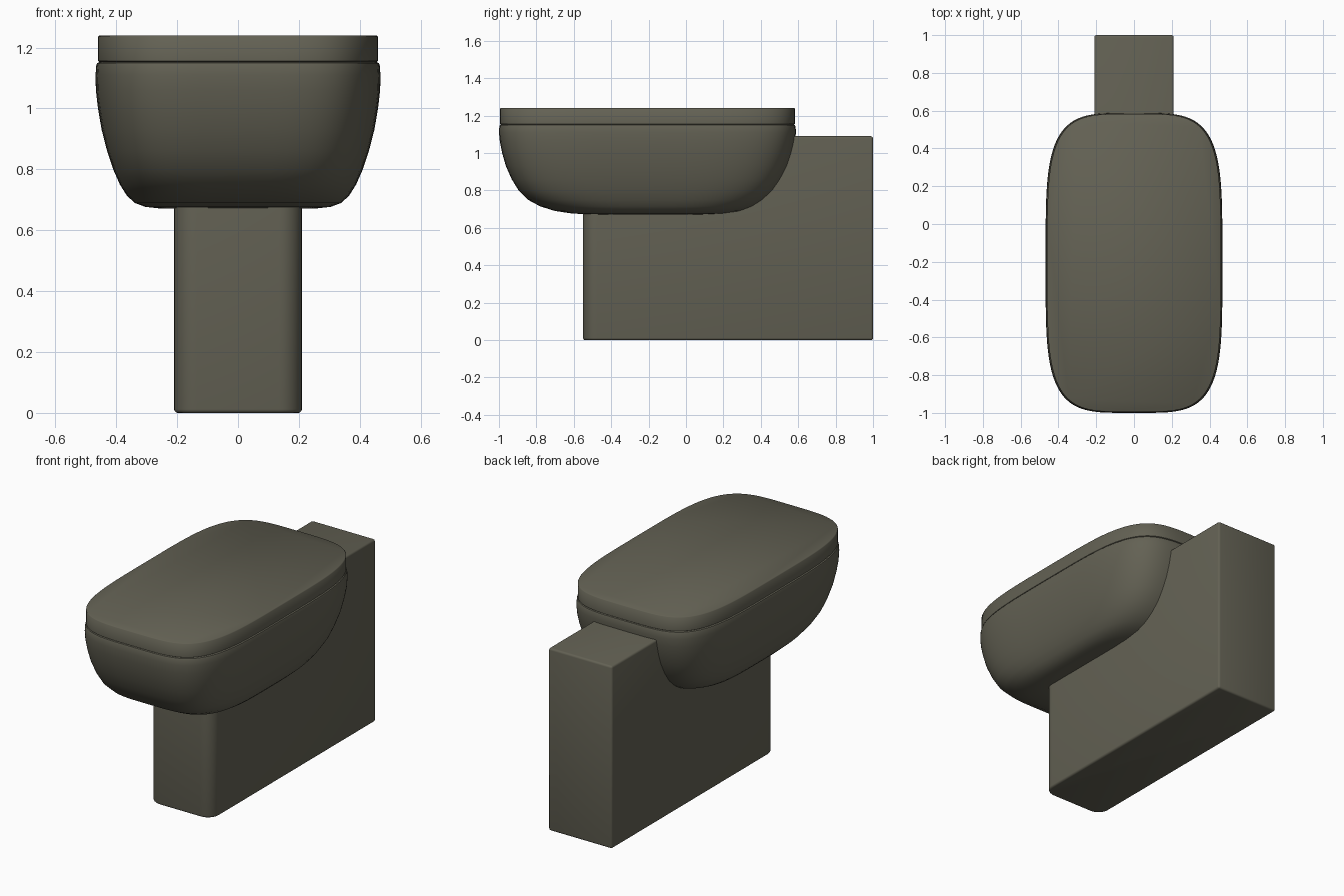
import bpy, bmesh, math

if "Cube" in bpy.data.objects:
    bpy.data.objects.remove(bpy.data.objects["Cube"])

mat = bpy.data.materials.new("olive grey ceramic")
mat.diffuse_color = (0.125, 0.12, 0.088, 1)
mat.use_nodes = True
mat.node_tree.nodes["Principled BSDF"].inputs["Base Color"].default_value = mat.diffuse_color
N = 96


def finish(name, bm, angle):
    bmesh.ops.recalc_face_normals(bm, faces=bm.faces)
    mesh = bpy.data.meshes.new(name)
    bm.to_mesh(mesh)
    bm.free()
    obj = bpy.data.objects.new(name, mesh)
    bpy.context.collection.objects.link(obj)
    mesh.materials.append(mat)
    bpy.ops.object.select_all(action='DESELECT')
    obj.select_set(True)
    bpy.context.view_layer.objects.active = obj
    bpy.ops.object.shade_smooth_by_angle(angle=math.radians(angle))
    return obj


def loft(name, rows, angle=40):
    """Stack superellipse rings: (z, half width, front y, back y, exponent)."""
    bm = bmesh.new()
    rings = []
    for z, a, y0, y1, n in rows:
        ring = []
        for i in range(N):
            t = 2 * math.pi * i / N
            c, s = math.cos(t), math.sin(t)
            x = a * math.copysign(abs(c) ** (2 / n), c)
            y = (y0 + y1) / 2 + (y1 - y0) / 2 * math.copysign(abs(s) ** (2 / n), s)
            ring.append(bm.verts.new((x, y, z)))
        rings.append(ring)
    for r, q in zip(rings, rings[1:]):
        for i in range(N):
            j = (i + 1) % N
            bm.faces.new((r[i], r[j], q[j], q[i]))
    bm.faces.new(rings[0][::-1])
    bm.faces.new(rings[-1])
    return finish(name, bm, angle)


# Bowl: rounded tub, narrowing towards the bottom
loft("bowl", [
    (0.672, 0.26, -0.52, 0.14, 3.2),
    (0.677, 0.305, -0.61, 0.23, 3.4),
    (0.69, 0.34, -0.70, 0.31, 3.6),
    (0.715, 0.366, -0.78, 0.37, 3.8),
    (0.75, 0.388, -0.845, 0.42, 4),
    (0.80, 0.41, -0.895, 0.47, 4.2),
    (0.86, 0.43, -0.932, 0.51, 4.2),
    (0.93, 0.448, -0.963, 0.545, 4.2),
    (1.00, 0.46, -0.983, 0.568, 4.2),
    (1.06, 0.467, -0.995, 0.582, 4.2),
    (1.11, 0.468, -1.0, 0.588, 4.2),
    (1.14, 0.466, -0.998, 0.586, 4.2),
    (1.149, 0.463, -0.995, 0.583, 4.2),
    (1.153, 0.455, -0.987, 0.575, 4.2),
])

# Lid: flat slab with a fine seam below it
loft("lid", [
    (1.15, 0.452, -0.985, 0.574, 4.2),
    (1.156, 0.460, -0.995, 0.583, 4.2),
    (1.236, 0.460, -0.995, 0.583, 4.2),
    (1.24, 0.456, -0.991, 0.579, 4.2),
], 50)

# Pedestal: tall block with rounded front corners
bm = bmesh.new()
w, yf, yb, r = 0.21, -0.55, 1.0, 0.075
outline = [(w, yb), (-w, yb)]
for cx, start in ((-w + r, math.pi), (w - r, 1.5 * math.pi)):
    for k in range(9):
        t = start + k * math.pi / 16
        outline.append((cx + r * math.cos(t), yf + r + r * math.sin(t)))
base = bm.faces.new([bm.verts.new((x, y, 0)) for x, y in outline])
top = bmesh.ops.extrude_face_region(bm, geom=[base])["geom"]
bmesh.ops.translate(bm, vec=(0, 0, 1.09),
                    verts=[v for v in top if isinstance(v, bmesh.types.BMVert)])
bmesh.ops.recalc_face_normals(bm, faces=bm.faces)
edges = [e for e in bm.edges if e.calc_face_angle(0) > math.radians(40)]
bmesh.ops.bevel(bm, geom=edges, offset=0.012, segments=3, profile=0.5,
                affect='EDGES', clamp_overlap=True)
finish("pedestal", bm, 40)
